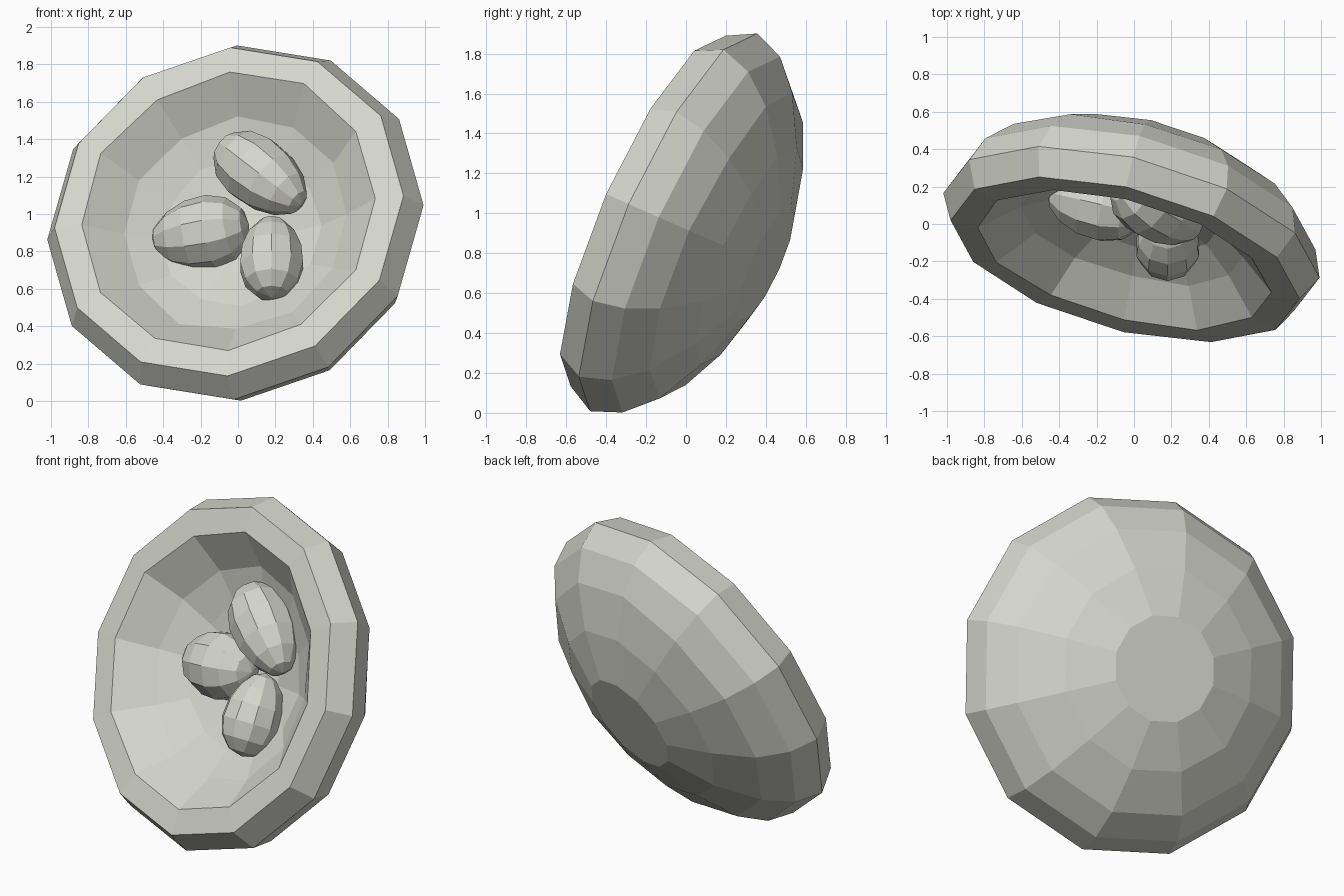
import bpy, bmesh, math, random
from mathutils import Vector, Matrix

if "Cube" in bpy.data.objects:
    bpy.data.objects.remove(bpy.data.objects["Cube"])

random.seed(4)

clay = bpy.data.materials.new("pale_grey_clay")
clay.diffuse_color = (0.66, 0.67, 0.60, 1)
clay.use_nodes = True
clay.node_tree.nodes["Principled BSDF"].inputs["Base Color"].default_value = clay.diffuse_color

# tilted frame of the nest: U sideways, V up the rim, N out of the opening
CENTRE = Vector((-0.048, -0.19, 1.012))
U = Vector((0.972, -0.219, 0.089)).normalized()
N = Vector((-0.236, -0.888, 0.395)).normalized()
V = N.cross(U).normalized()
U = V.cross(N)


def finish(bm, name):
    bmesh.ops.recalc_face_normals(bm, faces=bm.faces)
    mesh = bpy.data.meshes.new(name)
    bm.to_mesh(mesh)
    bm.free()
    mesh.materials.append(clay)
    obj = bpy.data.objects.new(name, mesh)
    bpy.context.collection.objects.link(obj)
    return obj


# nest bowl: 12-sided profile (radius, depth) from inner floor over rim to base
SIDES = 12
profile = [(0.20, -0.34, 0.01), (0.43, -0.27, 0.015), (0.62, -0.17, 0.015),
           (0.81, 0.0, 0.008), (0.96, 0.0, 0.0), (1.035, -0.145, 0.0),
           (0.975, -0.30, 0.0), (0.83, -0.44, 0.008), (0.59, -0.57, 0.005),
           (0.31, -0.665, 0.0)]
bm = bmesh.new()
rings = []
for radius, depth, wobble in profile:
    ring = []
    for i in range(SIDES):
        a = 2 * math.pi * i / SIDES
        r = radius + random.uniform(-wobble, wobble)
        d = depth + random.uniform(-wobble, wobble)
        ring.append(bm.verts.new(CENTRE + U * r * math.cos(a) + V * r * math.sin(a) + N * d))
    rings.append(ring)
for a, b in zip(rings, rings[1:]):
    for i in range(SIDES):
        j = (i + 1) % SIDES
        bm.faces.new((a[i], a[j], b[j], b[i]))
bm.faces.new(rings[0])
bm.faces.new(rings[-1])
finish(bm, "nest_bowl")


# eggs: faceted spheres, stretched and slightly tapered toward the axis tip
def egg(name, centre, axis, half_length, half_width):
    bm = bmesh.new()
    bmesh.ops.create_uvsphere(bm, u_segments=10, v_segments=7, radius=1)
    rot = Vector(axis).to_track_quat('Z', 'Y').to_matrix()
    for v in bm.verts:
        t = 1.02 - 0.13 * v.co.z
        p = Vector((v.co.x * half_width * t, v.co.y * half_width * t, v.co.z * half_length))
        v.co = rot @ p + Vector(centre)
    return finish(bm, name)


egg("egg_left", (-0.20, 0.11, 0.895), (-0.96, 0.22, -0.17), 0.27, 0.195)
egg("egg_top", (0.125, 0.09, 1.21), (0.47, -0.285, -0.36), 0.30, 0.185)
egg("egg_right", (0.18, -0.10, 0.765), (0.0, 0.5, 0.86), 0.245, 0.172)
